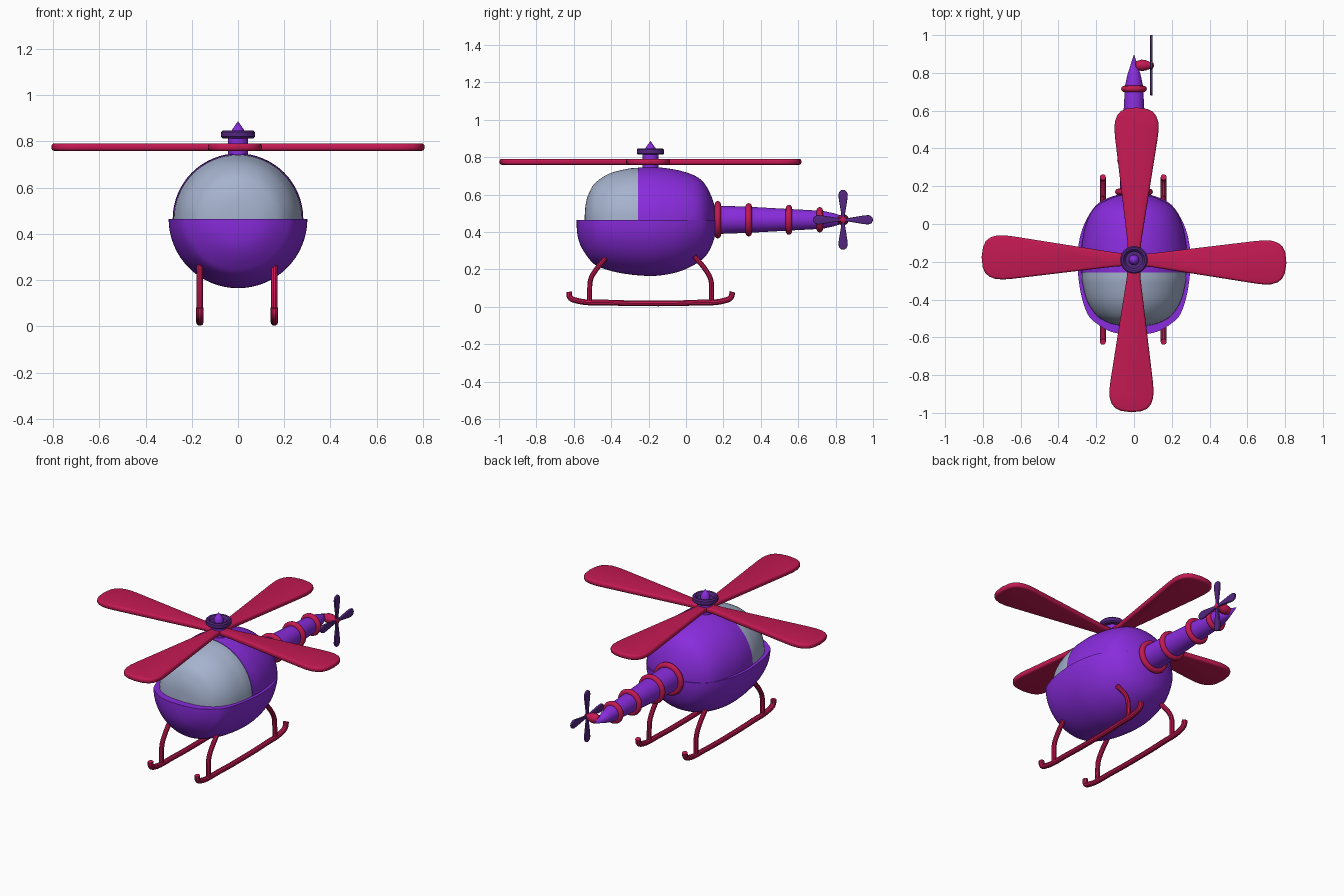
import bpy, bmesh
from math import pi, cos, sin, radians
from mathutils import Matrix, Vector

if "Cube" in bpy.data.objects:
    bpy.data.objects.remove(bpy.data.objects["Cube"])


def material(name, rgb):
    m = bpy.data.materials.new(name)
    m.diffuse_color = (*rgb, 1)
    m.use_nodes = True
    m.node_tree.nodes["Principled BSDF"].inputs["Base Color"].default_value = m.diffuse_color
    return m


PURPLE = material("purple", (0.25, 0.025, 0.72))
DARK = material("dark_purple", (0.09, 0.02, 0.22))
RED = material("crimson", (0.55, 0.01, 0.085))
GLASS = material("glass", (0.38, 0.45, 0.62))

TO_Y = Matrix.Rotation(-pi / 2, 4, 'X')   # lathe axis along +y
TO_X = Matrix.Rotation(pi / 2, 4, 'Y')    # lathe axis along +x
AXIS_Z = 0.465                            # height of body and tail axis


def finish(bm, name, mat, matrix=Matrix()):
    bmesh.ops.recalc_face_normals(bm, faces=bm.faces)
    bm.transform(matrix)
    me = bpy.data.meshes.new(name)
    bm.to_mesh(me)
    bm.free()
    me.materials.append(mat)
    ob = bpy.data.objects.new(name, me)
    bpy.context.collection.objects.link(ob)
    return ob


def smooth_path(pts, n=4):
    """Catmull-Rom interpolation of a 2D profile."""
    p = [Vector(q) for q in pts]
    p = [2 * p[0] - p[1]] + p + [2 * p[-1] - p[-2]]
    out = []
    for a, b, c, d in zip(p, p[1:], p[2:], p[3:]):
        for i in range(n):
            t = i / n
            out.append(0.5 * (2 * b + (c - a) * t + (2 * a - 5 * b + 4 * c - d) * t * t
                              + (3 * b - a - 3 * c + d) * t ** 3))
    return [(max(0, q[0]), q[1]) for q in out] + [tuple(pts[-1])]


def lathe(name, profile, mat, matrix, start=0, sweep=2 * pi, segs=32):
    """Revolve (radius, height) points; a partial sweep is capped flat."""
    bm = bmesh.new()
    cols = []
    for i in range(segs + 1):
        a = start + sweep * i / segs
        cols.append([bm.verts.new((r * cos(a), r * sin(a), h)) for r, h in profile])
    for c, d in zip(cols, cols[1:]):
        for j in range(len(profile) - 1):
            bm.faces.new((c[j], d[j], d[j + 1], c[j + 1]))
    bmesh.ops.remove_doubles(bm, verts=bm.verts, dist=1e-5)
    rim = [e for e in bm.edges if e.is_boundary]
    if rim:
        bmesh.ops.holes_fill(bm, edges=rim, sides=0)
    return finish(bm, name, mat, matrix)


def blade(name, outline, thick, bevel, mat, matrix):
    """Flat blade along +x from a half outline of (x, half width)."""
    bm = bmesh.new()
    pts = outline + [(x, -w) for x, w in reversed(outline) if w > 0]
    f = bm.faces.new([bm.verts.new((x, w, -thick / 2)) for x, w in pts])
    top = bmesh.ops.extrude_face_region(bm, geom=[f])['geom']
    bmesh.ops.translate(bm, vec=(0, 0, thick), verts=[v for v in top if isinstance(v, bmesh.types.BMVert)])
    ob = finish(bm, name, mat, matrix)
    m = ob.modifiers.new("rounded_edge", 'BEVEL')
    m.width, m.segments = bevel, 3
    return ob


def tube(name, pts, radius, mat):
    cu = bpy.data.curves.new(name, 'CURVE')
    cu.dimensions = '3D'
    cu.bevel_depth, cu.bevel_resolution, cu.use_fill_caps = radius, 3, True
    cu.resolution_u = 6
    sp = cu.splines.new('BEZIER')
    sp.bezier_points.add(len(pts) - 1)
    for b, p in zip(sp.bezier_points, pts):
        b.co = p
        b.handle_left_type = b.handle_right_type = 'AUTO'
    cu.materials.append(mat)
    ob = bpy.data.objects.new(name, cu)
    bpy.context.collection.objects.link(ob)
    return ob


body = Matrix.Translation((0, 0, AXIS_Z)) @ TO_Y

# Lower hull, a half body of revolution with a flat ledge
hull = [(0, -0.585), (0.07, -0.582), (0.135, -0.565), (0.2, -0.525), (0.247, -0.475), (0.283, -0.36),
        (0.3, -0.21), (0.292, -0.1), (0.263, 0), (0.2, 0.1), (0.11, 0.148), (0, 0.17)]
lathe("lower_hull", smooth_path(hull), PURPLE, body, 0, pi)

# Canopy glass and rear cabin
glass = [(0, -0.543), (0.08, -0.537), (0.14, -0.52), (0.197, -0.485), (0.247, -0.41), (0.273, -0.31), (0.277, -0.257)]
lathe("canopy_glass", smooth_path(glass) + [(0, -0.257)], GLASS, body, pi, pi)
cabin = [(0.28, -0.257), (0.281, -0.15), (0.257, -0.01), (0.21, 0.085), (0.115, 0.14), (0, 0.167)]
lathe("rear_cabin", [(0, -0.257)] + smooth_path(cabin), PURPLE, body, pi, pi)

# Tail boom with pointed tip
lathe("tail_boom", [(0, 0.1), (0.078, 0.1), (0.075, 0.19), (0.07, 0.33), (0.055, 0.6), (0.048, 0.73),
                    (0.035, 0.79), (0, 0.9)], PURPLE, body)

# Tail rings
for i, (y, outer) in enumerate([(0.17, 0.1), (0.335, 0.089), (0.55, 0.08), (0.715, 0.068)]):
    ring = [(outer - 0.018 + 0.018 * cos(2 * pi * k / 12), y + 0.017 * sin(2 * pi * k / 12)) for k in range(13)]
    lathe(f"tail_ring_{i + 1}", ring, RED, body)

# Tail rotor hub and blades
tail = Matrix.Translation((0, 0.84, AXIS_Z)) @ TO_X
lathe("tail_rotor_hub", [(0, 0), (0.022, 0.01), (0.03, 0.04), (0.028, 0.06), (0.018, 0.085), (0.016, 0.1), (0, 0.107)],
      RED, tail, segs=20)
small = [(0, 0.009), (0.03, 0.01), (0.11, 0.023), (0.135, 0.025), (0.15, 0.02), (0.158, 0.01), (0.16, 0)]
for i in range(4):
    blade(f"tail_blade_{i + 1}", small, 0.013, 0.004, DARK,
          tail @ Matrix.Translation((0, 0, 0.092)) @ Matrix.Rotation(i * pi / 2, 4, 'Z'))

# Mast, dished rotor cap and pointed nut
mast = Matrix.Translation((0, -0.19, 0))
lathe("rotor_mast", [(0, 0.7), (0.043, 0.7), (0.043, 0.82), (0, 0.82)], PURPLE, mast)
lathe("rotor_cap", [(0, 0.813), (0.066, 0.813), (0.073, 0.82), (0.073, 0.84), (0.066, 0.847), (0.056, 0.845),
                    (0.045, 0.832), (0, 0.832)], DARK, mast)
lathe("rotor_nut", [(0, 0.83), (0.028, 0.83), (0.026, 0.85), (0, 0.887)], PURPLE, mast, segs=20)

# Main rotor blades
big = [(0, 0.03), (0.1, 0.037), (0.64, 0.112), (0.69, 0.117), (0.73, 0.115), (0.763, 0.104),
       (0.786, 0.085), (0.8, 0.055), (0.807, 0)]
for i in range(4):
    blade(f"main_blade_{i + 1}", big, 0.032, 0.012, RED,
          Matrix.Translation((0, -0.19, 0.775)) @ Matrix.Rotation(i * pi / 2 - radians(1.1), 4, 'Z'))

# Skids and bent struts
for side, x in (("left", -0.165), ("right", 0.157)):
    skid = [(-0.624, 0.08), (-0.62, 0.05), (-0.59, 0.034), (-0.4, 0.022), (-0.19, 0.018), (0.05, 0.022),
            (0.21, 0.034), (0.24, 0.05), (0.248, 0.08)]
    front = [(-0.515, 0.03), (-0.515, 0.09), (-0.51, 0.145), (-0.49, 0.185), (-0.43, 0.26)]
    rear = [(0.137, 0.03), (0.137, 0.09), (0.132, 0.145), (0.11, 0.19), (0.045, 0.27)]
    for part, pts in (("skid", skid), ("front_strut", front), ("rear_strut", rear)):
        tube(f"{side}_{part}", [(x, y, z) for y, z in pts], 0.016 if part == "skid" else 0.014, RED)

# Convert tubes to meshes and shade everything
bpy.ops.object.select_all(action='SELECT')
bpy.context.view_layer.objects.active = bpy.data.objects["left_skid"]
bpy.ops.object.convert(target='MESH')
bpy.ops.object.select_all(action='SELECT')
bpy.ops.object.shade_smooth_by_angle(angle=radians(35))
